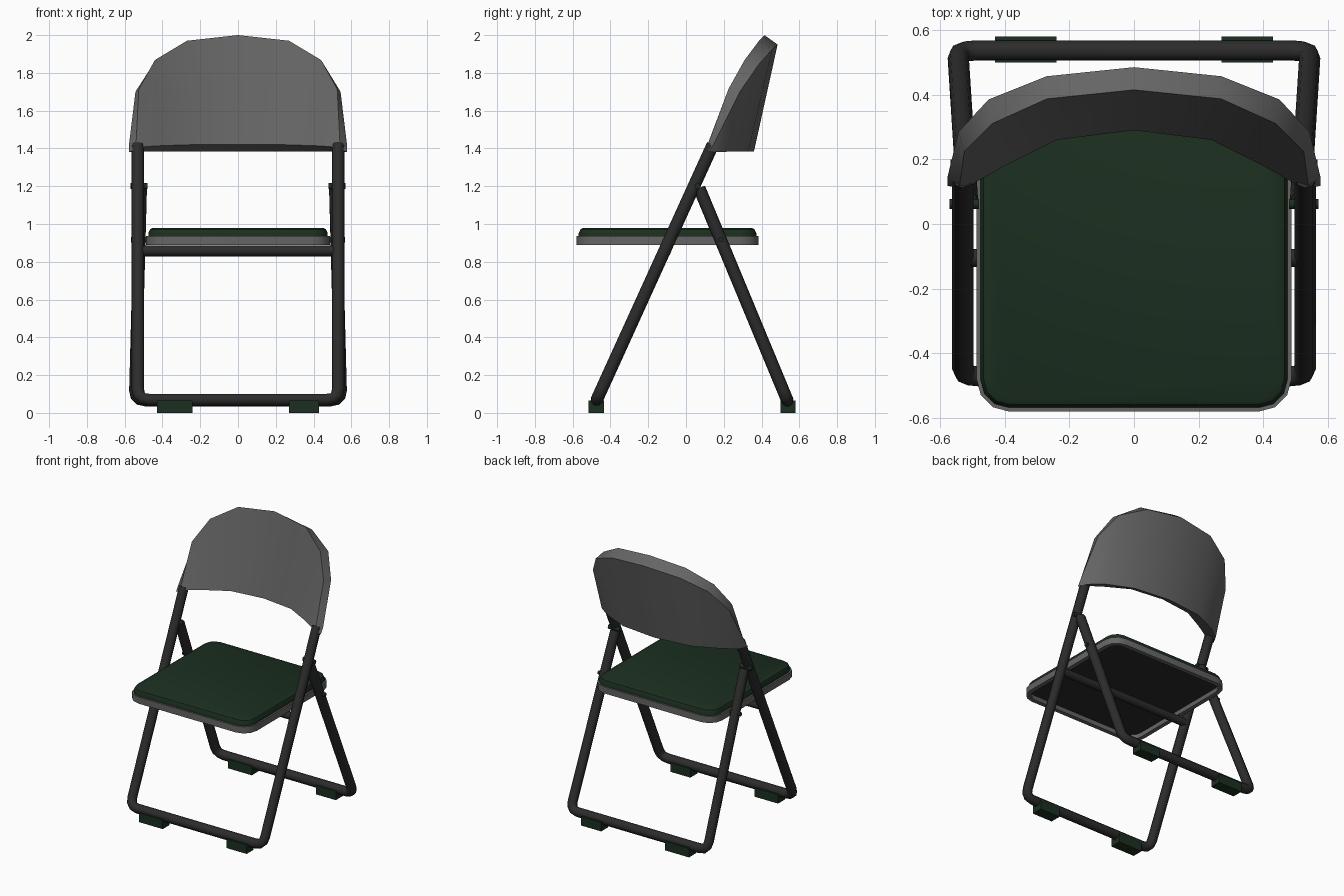
import bpy, bmesh
from math import sin, cos, pi
from mathutils import Vector

if "Cube" in bpy.data.objects:
    bpy.data.objects.remove(bpy.data.objects["Cube"])


def material(name, rgb):
    m = bpy.data.materials.new(name)
    m.diffuse_color = (*rgb, 1)
    m.use_nodes = True
    m.node_tree.nodes["Principled BSDF"].inputs["Base Color"].default_value = m.diffuse_color
    return m


DARK = material("dark_metal", (0.025, 0.025, 0.025))
GREY = material("grey_plastic", (0.13, 0.13, 0.13))
GREEN = material("dark_green", (0.011, 0.028, 0.014))


def finish(ob, mats, angle=35):
    for m in mats:
        ob.data.materials.append(m)
    bpy.ops.object.select_all(action='DESELECT')
    ob.select_set(True)
    bpy.context.view_layer.objects.active = ob
    if ob.type == 'CURVE':
        bpy.ops.object.convert(target='MESH')
        ob = bpy.context.object
    bpy.ops.object.shade_smooth_by_angle(angle=angle * pi / 180)
    return ob


def from_bmesh(name, bm, mats, angle=35):
    bmesh.ops.recalc_face_normals(bm, faces=bm.faces)
    me = bpy.data.meshes.new(name)
    bm.to_mesh(me)
    bm.free()
    ob = bpy.data.objects.new(name, me)
    bpy.context.collection.objects.link(ob)
    return finish(ob, mats, angle)


def tube(name, pts, r, mat):
    cu = bpy.data.curves.new(name, 'CURVE')
    cu.dimensions = '3D'
    cu.bevel_depth, cu.bevel_resolution, cu.use_fill_caps = r, 2, True
    sp = cu.splines.new('POLY')
    sp.points.add(len(pts) - 1)
    for p, q in zip(sp.points, pts):
        p.co = (*q, 1)
    ob = bpy.data.objects.new(name, cu)
    bpy.context.collection.objects.link(ob)
    return finish(ob, [mat], 50)


def u_frame(name, top, bottom, r):
    """U-shaped bent tube; top and bottom are the right-hand ends."""
    t, b = Vector(top), Vector(bottom)
    a = b + (t - b).normalized() * 0.06
    c = b - Vector((0.06, 0, 0))
    arc = [a * (1 - k) ** 2 + b * 2 * k * (1 - k) + c * k * k for k in (0, 1/3, 2/3, 1)]
    right = [t] + arc
    left = [Vector((-p.x, p.y, p.z)) for p in reversed(right)]
    return tube(name, right + left, r, DARK)


def box(name, lo, hi, mat):
    bm = bmesh.new()
    bmesh.ops.create_cube(bm, size=1)
    for v in bm.verts:
        v.co = [lo[i] if v.co[i] < 0 else hi[i] for i in range(3)]
    return from_bmesh(name, bm, [mat])


def rounded_loft(name, rings, mats):
    """Stack of rounded rectangles, each given as (inset, z)."""
    bm = bmesh.new()
    loops = []
    for inset, z in rings:
        hx, hy, r = 0.487 - inset, 0.482 - inset, 0.10 - inset
        loop = []
        for q, (sx, sy) in enumerate(((1, 1), (-1, 1), (-1, -1), (1, -1))):
            for k in range(4):
                a = (q + k / 3) * pi / 2
                loop.append(bm.verts.new((sx * (hx - r) + r * cos(a),
                                          sy * (hy - r) + r * sin(a) - 0.098, z)))
        loops.append(loop)
    for a, b in zip(loops, loops[1:]):
        for i in range(len(a)):
            j = (i + 1) % len(a)
            bm.faces.new((a[i], a[j], b[j], b[i]))
    bottom = bm.faces.new(loops[0])
    bottom.material_index = len(mats) - 1
    bm.faces.new(loops[-1])
    return from_bmesh(name, bm, mats)


# Bent tube frames and cross bar
u_frame("front_leg_frame", (0.53, 0.142, 1.42), (0.53, -0.472, 0.07), 0.033)
u_frame("rear_leg_frame", (0.515, 0.07, 1.19), (0.545, 0.537, 0.065), 0.033)
tube("seat_cross_bar", [(-0.52, -0.105, 0.857), (0.52, -0.105, 0.857)], 0.028, DARK)

# Rubber feet
for end, y in (("front", -0.475), ("rear", 0.54)):
    for side, x0, x1 in (("left", -0.43, -0.24), ("right", 0.27, 0.43)):
        box(f"{end}_{side}_foot", (x0, y - 0.04, 0), (x1, y + 0.04, 0.065), GREEN)

# Pivot pins
for side, s in (("left", -1), ("right", 1)):
    tube(f"{side}_upper_pin", [(s * 0.48, 0.062, 1.2), (s * 0.57, 0.062, 1.2)], 0.016, GREEN)
    tube(f"{side}_seat_pin", [(s * 0.46, 0.185, 0.917), (s * 0.567, 0.185, 0.917)], 0.014, GREEN)

# Seat tray with recessed underside, and cushion
rounded_loft("seat_tray", [(0.03, 0.922), (0.03, 0.89), (0, 0.89), (0, 0.937)], [GREY, DARK])
rounded_loft("seat_cushion", [(0.012, 0.93), (0.012, 0.952), (0.022, 0.972), (0.038, 0.98)], [GREEN])

# Backrest shell: per column front bottom, front top, back top, back bottom
cols = [
    [(0, .29, 1.42), (0, .415, 2.0), (0, .485, 1.95), (0, .36, 1.385)],
    [(.24, .26, 1.42), (.27, .387, 1.97), (.27, .457, 1.925), (.27, .33, 1.385)],
    [(.40, .18, 1.415), (.44, .31, 1.868), (.45, .385, 1.845), (.45, .25, 1.385)],
    [(.485, .132, 1.41), (.525, .225, 1.715), (.543, .285, 1.70), (.545, .18, 1.38)],
    [(.522, .108, 1.405), (.54, .115, 1.42), (.577, .145, 1.42), (.577, .118, 1.38)],
]
full = [[(-x, y, z) for x, y, z in c] for c in cols[:0:-1]] + cols
bm = bmesh.new()
vs = [[bm.verts.new(p) for p in c] for c in full]
for a, b in zip(vs, vs[1:]):
    for i in range(4):
        j = (i + 1) % 4
        bm.faces.new((a[i], a[j], b[j], b[i]))
bm.faces.new(vs[0])
bm.faces.new(vs[-1])
from_bmesh("backrest", bm, [GREY], 40)
